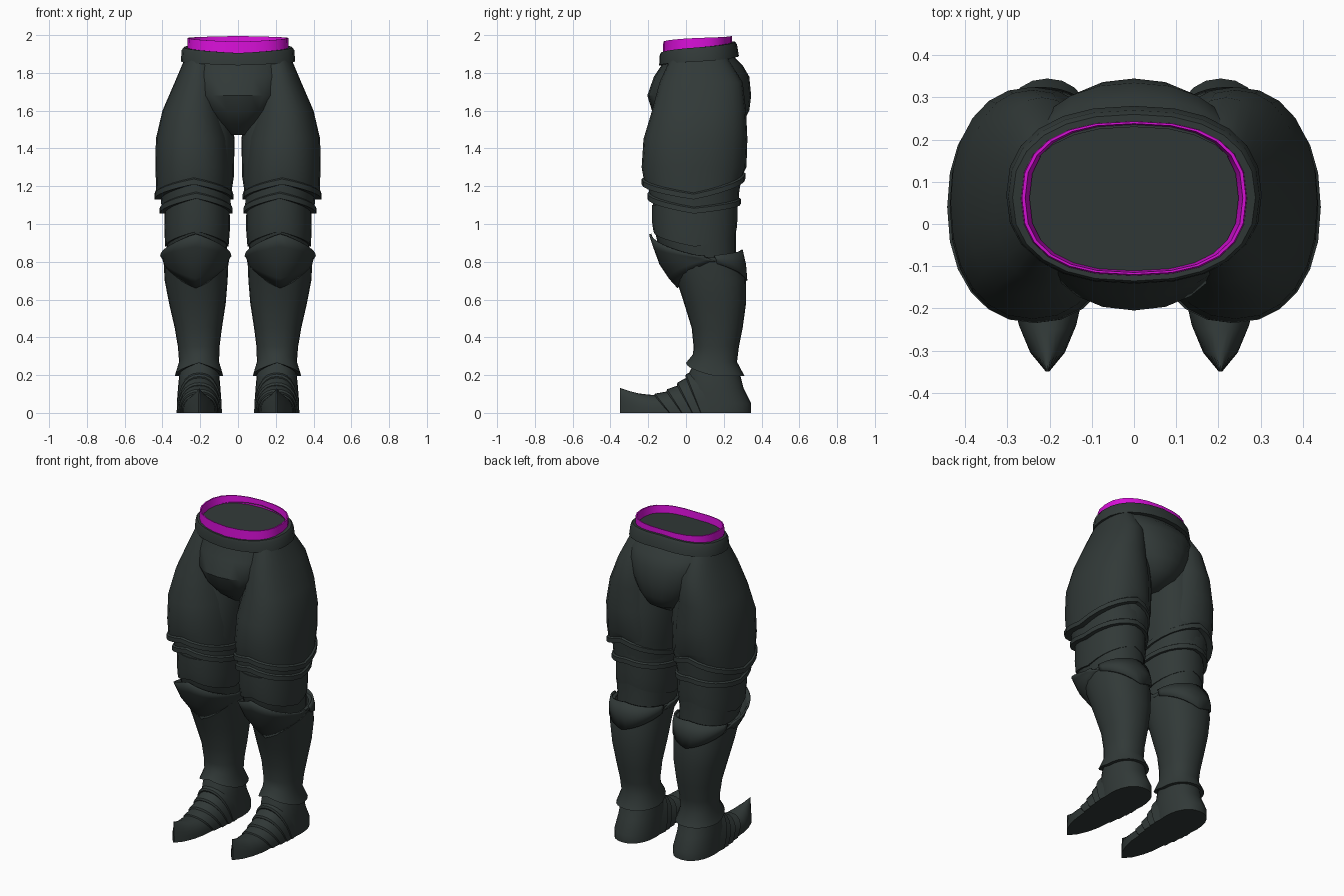
import bpy
import bmesh
from math import sin, cos, pi, radians, copysign

cube = bpy.data.objects.get("Cube")
if cube:
    bpy.data.objects.remove(cube)


def material(name, color):
    mat = bpy.data.materials.new(name)
    mat.use_nodes = True
    mat.diffuse_color = color
    bsdf = next(n for n in mat.node_tree.nodes if n.type == 'BSDF_PRINCIPLED')
    bsdf.inputs["Base Color"].default_value = color
    bsdf.inputs["Roughness"].default_value = 0.6
    return mat


dark = material("dark_steel", (0.031, 0.041, 0.039, 1))
magenta = material("magenta_lining", (0.68, 0.005, 0.68, 1))


def finish(name, bm, mat, mirror, thick=0, angle=35):
    mesh = bpy.data.meshes.new(name)
    bm.to_mesh(mesh)
    bm.free()
    mesh.materials.append(mat)
    obj = bpy.data.objects.new(name, mesh)
    bpy.context.collection.objects.link(obj)
    bpy.ops.object.select_all(action='DESELECT')
    obj.select_set(True)
    bpy.context.view_layer.objects.active = obj
    bpy.ops.object.shade_smooth_by_angle(angle=radians(angle))
    if thick:
        solid = obj.modifiers.new("thickness", 'SOLIDIFY')
        solid.thickness = thick
    if mirror:
        obj.modifiers.new("other_side", 'MIRROR')
    return obj


def power(v, p):
    return copysign(abs(v) ** p, v)


def grown(ring, d, dz=0):
    z, x0, x1, y0, y1, front, back = ring
    return (z + dz, x0 - d, x1 + d, y0 - d, y1 + d, front, back)


def shell(name, rings, mat=dark, mirror=True, lip=0.02, rim=False,
          arc=None, cap=False, sides=24, square=0.9):
    """Loft from top to bottom. Ring: z, x min, x max, y min, y max,
    then how far its edge rises at the front and at the back."""
    rings = [tuple(r) + (0,) * (7 - len(r)) for r in rings]
    if rim:
        last = rings.pop()
        rings += [grown(last, 0, 0.035), grown(last, 0.01, 0.028), grown(last, 0.01)]
    if lip and not arc:
        rings = [grown(rings[0], -lip)] + rings + [grown(rings[-1], -lip)]
    start, end = arc or (0, 360)
    count = sides if not arc else sides + 1
    bm = bmesh.new()
    loops = []
    for z, x0, x1, y0, y1, front, back in rings:
        loop = []
        for i in range(count):
            deg = start + (end - start) * i / sides
            a = radians(deg)
            t = abs((deg + 180) % 360 - 180) / 180      # 0 front, 1 back
            rise = front * (1 - 2 * t) if t < 0.5 else back * (2 * t - 1)
            x = (x0 + x1) / 2 + (x1 - x0) / 2 * power(sin(a), square)
            y = (y0 + y1) / 2 - (y1 - y0) / 2 * power(cos(a), square)
            loop.append(bm.verts.new((x, y, z + rise)))
        loops.append(loop)
    for top, low in zip(loops, loops[1:]):
        for i in range(sides):
            j = (i + 1) % count
            bm.faces.new((top[i], low[i], low[j], top[j]))
    if cap:
        bm.faces.new(loops[0])
        bm.faces.new(loops[-1][::-1])
    return finish(name, bm, mat, mirror, 0.012 if arc else 0)


def foot_plate(name, sections, cx=0.205, steps=14):
    """Arched loft along the foot. Section: y, half width, height, slant."""
    bm = bmesh.new()
    loops = []
    for y, half, high, slant in sections:
        loop = []
        for i in range(steps + 1):
            a = pi * i / steps
            up = sin(a) ** 0.85 if 0 < i < steps else 0
            loop.append(bm.verts.new((cx + half * power(cos(a), 0.9),
                                      y + slant * (1 - up), high * up)))
        loops.append(loop)
    for a, b in zip(loops, loops[1:]):
        for i in range(steps + 1):
            j = (i + 1) % (steps + 1)
            bm.faces.new((a[i], a[j], b[j], b[i]))
    bm.faces.new(loops[0])
    bm.faces.new(loops[-1])
    bmesh.ops.recalc_face_normals(bm, faces=bm.faces)
    finish(name, bm, dark, True)


def centred(z, half, *rest):
    return (z, -half, half) + rest


# Waist: lining, inner cover, belt
shell("waist_lining", [centred(1.88, .24, -.105, .23, -.02, .01),
                       centred(1.985, .258, -.115, .238, -.02, .01),
                       centred(1.985, .266, -.12, .243, -.02, .01),
                       centred(1.87, .27, -.125, .245, -.02, .02)],
      magenta, False, lip=0, square=0.8)
shell("waist_cover", [centred(1.94, .248, -.112, .235, -.02, .01),
                      centred(1.88, .24, -.1, .22, -.02, .01)],
      mirror=False, lip=0, cap=True, square=0.8)
shell("belt", [centred(1.935, .288, -.135, .26, -.03, .03),
               centred(1.92, .298, -.14, .27, -.03, .03),
               centred(1.86, .303, -.142, .28, -.02, .03)],
      mirror=False, lip=0.03, square=0.85)

# Pelvis with front bulge and seat
shell("pelvis", [centred(1.89, .28, -.12, .25),
                 centred(1.84, .285, -.13, .3),
                 centred(1.78, .28, -.17, .335),
                 centred(1.68, .25, -.205, .345),
                 centred(1.6, .2, -.18, .335),
                 centred(1.53, .14, -.12, .3),
                 centred(1.47, .06, -.04, .2)],
      mirror=False, lip=0, cap=True)

# Padded leg layer beneath the plates
shell("under_leg", [(1.6, .04, .34, -.12, .28),
                    (1.45, .018, .36, -.15, .295),
                    (1.25, .022, .38, -.17, .295),
                    (1.1, .045, .385, -.175, .27),
                    (.98, .05, .385, -.17, .265),
                    (.86, .06, .375, -.14, .265),
                    (.7, .08, .35, -.03, .27)], lip=0, cap=True)

# Thigh plates and the lames above the knee
shell("thigh_plate", [(1.88, .12, .28, -.08, .22),
                      (1.75, .1, .335, -.14, .3),
                      (1.6, .08, .4, -.18, .318),
                      (1.45, .045, .435, -.225, .325),
                      (1.3, .035, .437, -.235, .32),
                      (1.13, .035, .433, -.225, .305, .08, .11)], rim=True, lip=0.04)
shell("thigh_lame", [(1.2, .04, .415, -.2, .29, .08, .1),
                     (1.055, .038, .405, -.195, .28, .08, .05)], rim=True, lip=0.03)
shell("knee_lame", [(1.1, .045, .387, -.18, .272),
                    (.98, .042, .39, -.18, .272, .03, .04),
                    (.88, .05, .386, -.172, .268, .08, .09)], lip=0.015)

# Greave, knee guard and calf guard
shell("greave", [(.82, .05, .395, -.1, .295, 0, .02),
                 (.7, .055, .388, -.05, .318),
                 (.58, .065, .365, -.01, .318),
                 (.45, .085, .335, .03, .3),
                 (.35, .098, .318, .04, .28),
                 (.27, .1, .312, .037, .27, .04, 0),
                 (.195, .078, .335, 0, .31, .07, 0)], lip=0.02)
shell("knee_guard", [(.83, .035, .412, -.195, .3, .115),
                     (.82, .042, .405, -.175, .3, .06),
                     (.815, .045, .402, -.14, .3, -.03),
                     (.81, .05, .398, -.09, .3, -.1),
                     (.8, .052, .395, -.045, .3, -.14)], arc=(-98, 98))
shell("calf_guard", [(.83, .045, .4, -.08, .3, 0, .035),
                     (.815, .045, .4, -.08, .318, 0, -.03),
                     (.8, .048, .396, -.08, .325, 0, -.1)], arc=(100, 260))

# Ankle and heel
shell("ankle", [(.3, .12, .29, .06, .25),
                (.21, .1, .31, .015, .285),
                (.13, .093, .318, 0, .305),
                (.05, .087, .324, 0, .345),
                (0, .087, .324, 0, .345)], lip=0, cap=True)

# Overlapping foot lames, rear to front
stations = [(.06, .118, .25), (.0, .12, .205), (-.045, .116, .16),
            (-.1, .11, .125), (-.165, .098, .102)]
for n, (rear, fore) in enumerate(zip(stations, stations[1:]), 1):
    y, half, high = fore
    foot_plate(f"foot_lame_{n}", [(rear[0] + .02, rear[1] - .006, rear[2] - .008, .08),
                                  (y, half, high, .08),
                                  (y - .004, half - .008, high - .012, .08)])

# Pointed, upturned toe
foot_plate("toe", [(-.14, .092, .092, .07), (-.2, .084, .097, .03),
                   (-.25, .068, .103, .01), (-.305, .041, .117, 0),
                   (-.35, .004, .132, 0)])
